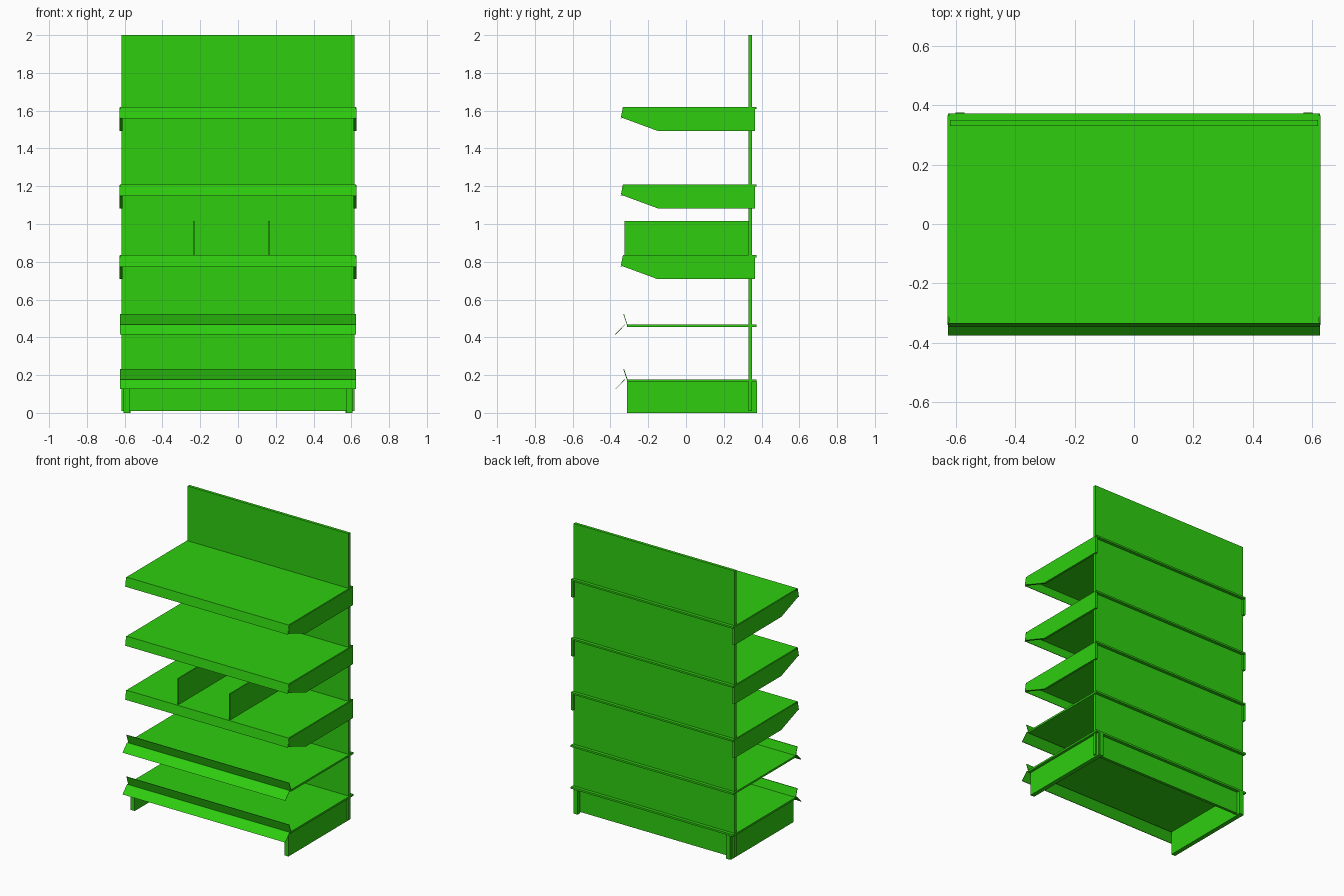
import bpy
import bmesh

cube = bpy.data.objects.get("Cube")
if cube:
    bpy.data.objects.remove(cube, do_unlink=True)

green = bpy.data.materials.new("bright_green")
green.use_nodes = True
colour = (0.028, 0.62, 0.005, 1)
green.diffuse_color = colour
green.node_tree.nodes["Principled BSDF"].inputs["Base Color"].default_value = colour


def extrude_x(name, profile, x0, x1):
    """Extrude a closed (y, z) profile from x0 to x1."""
    bm = bmesh.new()
    face = bm.faces.new([bm.verts.new((x0, y, z)) for y, z in profile])
    grown = bmesh.ops.extrude_face_region(bm, geom=[face])["geom"]
    verts = [v for v in grown if isinstance(v, bmesh.types.BMVert)]
    bmesh.ops.translate(bm, verts=verts, vec=(x1 - x0, 0, 0))
    bmesh.ops.recalc_face_normals(bm, faces=bm.faces)
    mesh = bpy.data.meshes.new(name)
    bm.to_mesh(mesh)
    bm.free()
    mesh.materials.append(green)
    obj = bpy.data.objects.new(name, mesh)
    bpy.context.collection.objects.link(obj)
    return obj


def box(name, x0, x1, y0, y1, z0, z1):
    return extrude_x(name, [(y0, z0), (y1, z0), (y1, z1), (y0, z1)], x0, x1)


def strip(name, start, end, half_width, thick=0.004):
    """Thin sloping sheet between two (y, z) points."""
    (ya, za), (yb, zb) = start, end
    return extrude_x(name, [(ya, za), (yb, zb), (yb + thick, zb), (ya + thick, za)],
                     -half_width, half_width)


W = 0.625
SIDES = (("left", 1), ("right", -1))

# Back panel
box("back_panel", -0.618, 0.618, 0.33, 0.35, 0.01, 2.0)

# Upper shelves: deck, price lip and tapered side brackets
for label, z in (("middle", 0.835), ("upper", 1.21), ("top", 1.62)):
    box(label + "_shelf_deck", -0.622, 0.622, -0.33, 0.372, z - 0.012, z)
    strip(label + "_shelf_lip", (-0.334, z), (-0.346, z - 0.062), W)
    bracket = [(-0.31, z - 0.003), (-0.335, z - 0.015), (-0.34, z - 0.057),
               (-0.15, z - 0.127), (0.365, z - 0.127), (0.365, z - 0.003)]
    for side, s in SIDES:
        extrude_x(f"{label}_shelf_{side}_bracket", bracket, s * 0.612, s * 0.627)

# Lower shelves: flat deck, raised stop and sloping label holder
for label, z in (("bottom", 0.178), ("low", 0.468)):
    box(label + "_shelf_deck", -W, W, -0.312, 0.372, z - 0.013, z)
    strip(label + "_shelf_stop", (-0.314, z), (-0.332, z + 0.055), W)
    strip(label + "_label_holder", (-0.325, z), (-0.375, z - 0.052), W)

# Dividers on the middle shelf
for label, x in (("right", -0.235), ("left", 0.163)):
    box(label + "_divider", x - 0.004, x + 0.004, -0.325, 0.33, 0.833, 1.016)

# Base legs with rear posts
for side, s in SIDES:
    box(side + "_base_leg", s * 0.575, s * 0.606, -0.312, 0.37, 0, 0.166)
    box(side + "_rear_post", s * 0.57, s * 0.6, 0.35, 0.375, 0, 0.166)
